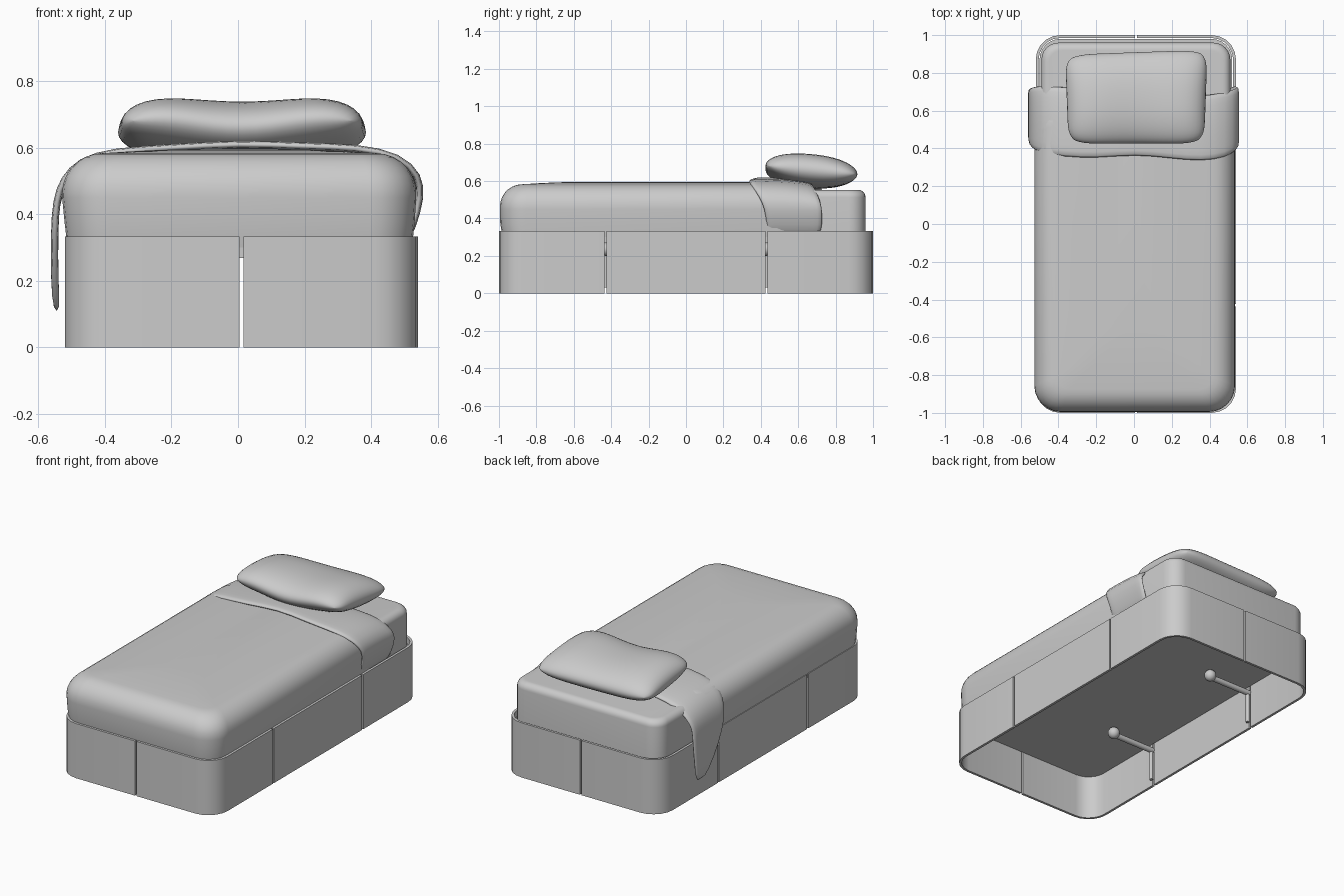
import bpy, bmesh, math

if "Cube" in bpy.data.objects:
    bpy.data.objects.remove(bpy.data.objects["Cube"])

CX = 0.01  # bed centre line


def finish(name, bm, angle=40, fix=True):
    if fix:
        bmesh.ops.recalc_face_normals(bm, faces=bm.faces[:])
    me = bpy.data.meshes.new(name)
    bm.to_mesh(me)
    bm.free()
    ob = bpy.data.objects.new(name, me)
    bpy.context.collection.objects.link(ob)
    bpy.ops.object.select_all(action='DESELECT')
    ob.select_set(True)
    bpy.context.view_layer.objects.active = ob
    bpy.ops.object.shade_smooth_by_angle(angle=math.radians(angle))
    return ob


def round_rect(x0, x1, y0, y1, r, n=6):
    pts = []
    for cx, cy, a in ((x1 - r, y1 - r, 0), (x0 + r, y1 - r, 90),
                      (x0 + r, y0 + r, 180), (x1 - r, y0 + r, 270)):
        for i in range(n + 1):
            t = math.radians(a + 90 * i / n)
            pts.append((cx + r * math.cos(t), cy + r * math.sin(t)))
    return pts


def loft(name, rings, angle=40):
    """rings: (x0, x1, y0, y1, corner radius, z)"""
    bm = bmesh.new()
    loops = [[bm.verts.new((x, y, z[-1])) for x, y in round_rect(*z[:5])] for z in rings]
    for a, b in zip(loops, loops[1:]):
        for i in range(len(a)):
            j = (i + 1) % len(a)
            bm.faces.new((a[i], a[j], b[j], b[i]))
    bm.faces.new(loops[0])
    bm.faces.new(loops[-1])
    return finish(name, bm, angle)


def prism(name, pts, z0, z1):
    bm = bmesh.new()
    f = bm.faces.new([bm.verts.new((x, y, z0)) for x, y in pts])
    top = bmesh.ops.extrude_face_region(bm, geom=[f])
    bmesh.ops.translate(bm, vec=(0, 0, z1 - z0),
                        verts=[v for v in top['geom'] if isinstance(v, bmesh.types.BMVert)])
    return finish(name, bm)


# Skirt: four corner panels and two side panels, with narrow gaps
W, L, R, T, G, H = 0.53, 1.0, 0.13, 0.015, 0.006, 0.333


def corner_path(r, w, l):
    arc = [(W - R + r * math.sin(math.pi / 2 * i / 5), L - R + r * math.cos(math.pi / 2 * i / 5))
           for i in range(6)]
    return [(G, l)] + arc + [(w, 0.43 + G)]


section = corner_path(R, W, L) + corner_path(R - T, W - T, L - T)[::-1]
for sx in (-1, 1):
    for sy in (-1, 1):
        prism("skirt_corner", [(CX + sx * x, sy * y) for x, y in section], 0, H)
    e = 0.43 - G
    prism("skirt_side", [(CX + sx * x, y) for x, y in
                         ((W, -e), (W, e), (W - T, e), (W - T, -e))], 0, H)

# Base board and mattress
prism("base_board", round_rect(-0.50, 0.52, -0.98, 0.98, 0.11), 0.268, 0.30)


def soft_rings(x0, x1, y0, y1, r, z0, z1, edge, n=6, head=1):
    rings = [(x0, x1, y0, y1, r, z0)]
    for i in range(n + 1):
        t = math.pi / 2 * i / n
        d = edge * (1 - math.cos(t))
        rings.append((x0 + d, x1 - d, y0 + d, y1 - d * head, max(r - d * 0.6, 0.03),
                      z1 - edge + edge * math.sin(t)))
    return rings


loft("mattress", soft_rings(-0.49, 0.51, -0.96, 0.96, 0.09, 0.28, 0.553, 0.04))

# Duvet: rounded shell with a slightly crowned top
rings = soft_rings(-0.528, 0.535, -0.995, 0.62, 0.14, 0.45, 0.583, 0.12, 7, 0.2)
rings = [(-0.512, 0.522, -0.98, 0.62, 0.13, 0.30), (-0.52, 0.53, -0.993, 0.62, 0.135, 0.37)] + rings
x0, x1, y0, y1, r, z = rings[-1]
for d, h in ((0.08, 0.588), (0.18, 0.593), (0.3, 0.596)):
    rings.append((x0 + d, x1 - d, y0 + d, y1 - d * 0.3, 0.06, h))
loft("duvet", rings, 60)

# Turned-down cover: (x, z, front y, back y) stations from left flap to right side
stations = [(-0.555, 0.105, 0.61, 0.67), (-0.562, 0.20, 0.52, 0.70), (-0.562, 0.35, 0.43, 0.72),
            (-0.557, 0.44, 0.41, 0.72), (-0.535, 0.51, 0.39, 0.73), (-0.48, 0.57, 0.37, 0.735),
            (-0.38, 0.60, 0.355, 0.73), (-0.2, 0.61, 0.345, 0.71), (0.01, 0.624, 0.368, 0.69),
            (0.2, 0.614, 0.345, 0.68), (0.36, 0.612, 0.33, 0.68), (0.49, 0.585, 0.35, 0.70),
            (0.555, 0.52, 0.39, 0.72), (0.56, 0.45, 0.42, 0.73), (0.535, 0.36, 0.43, 0.73),
            (0.51, 0.31, 0.43, 0.72)]
bm = bmesh.new()
rows = []
for x, z, a, b in stations:
    rows.append([bm.verts.new((x, a + (b - a) * j / 6, z - (0.025 * (j / 6) ** 3 if z > 0.5 else 0)))
                 for j in range(7)])
for p, q in zip(rows, rows[1:]):
    for j in range(6):
        bm.faces.new((p[j], q[j], q[j + 1], p[j + 1]))
cover = finish("turned_down_cover", bm, 60, False)
m = cover.modifiers.new("thick", 'SOLIDIFY')
m.thickness, m.offset = 0.022, -1
m = cover.modifiers.new("soft", 'SUBSURF')
m.levels = m.render_levels = 1

# Pillow: two bulged sheets joined along the rim
bm = bmesh.new()
N = 24
for side in (1, -1):
    grid = []
    for i in range(N + 1):
        u = math.sin(math.pi / 2 * (2 * i / N - 1))
        row = []
        for j in range(N + 1):
            v = math.sin(math.pi / 2 * (2 * j / N - 1))
            h = math.sqrt(max(0, (1 - abs(u) ** 5) * (1 - abs(v) ** 2.2)))
            x = 0.012 + 0.368 * u * (1 - 0.09 * v ** 8) + 0.008 * v * u
            y = 0.667 + 0.242 * v * (1 - 0.08 * u ** 8) + 0.012 * u * max(v, 0)
            z = 0.655 - 0.018 * v + side * 0.088 * h + 0.012 * (1 - v) / 2 * math.cos(4 * u) * (-1)
            row.append(bm.verts.new((x, y, z)))
        grid.append(row)
    for p, q in zip(grid, grid[1:]):
        for j in range(N):
            bm.faces.new((p[j], q[j], q[j + 1], p[j + 1]))
bmesh.ops.remove_doubles(bm, verts=bm.verts[:], dist=0.0003)
finish("pillow", bm, 80)


# Fittings under the bed: upright, arm and knob behind each left-hand gap
def rod(name, x, y, z, r, length, along_x=False):
    bpy.ops.mesh.primitive_cylinder_add(vertices=12, radius=r, depth=length, location=(x, y, z),
                                        rotation=(0, math.pi / 2 if along_x else 0, 0))
    bpy.context.object.name = name
    bpy.ops.object.shade_smooth_by_angle(angle=math.radians(40))


for y in (-0.43, 0.43):
    rod("fitting_upright", -0.49, y, 0.13, 0.011, 0.2)
    rod("fitting_arm", -0.36, y, 0.225, 0.017, 0.28, True)
    bpy.ops.mesh.primitive_uv_sphere_add(segments=12, ring_count=8, radius=0.035,
                                         location=(-0.21, y, 0.235))
    bpy.context.object.name = "fitting_knob"
    bpy.ops.object.shade_smooth_by_angle(angle=math.radians(40))
